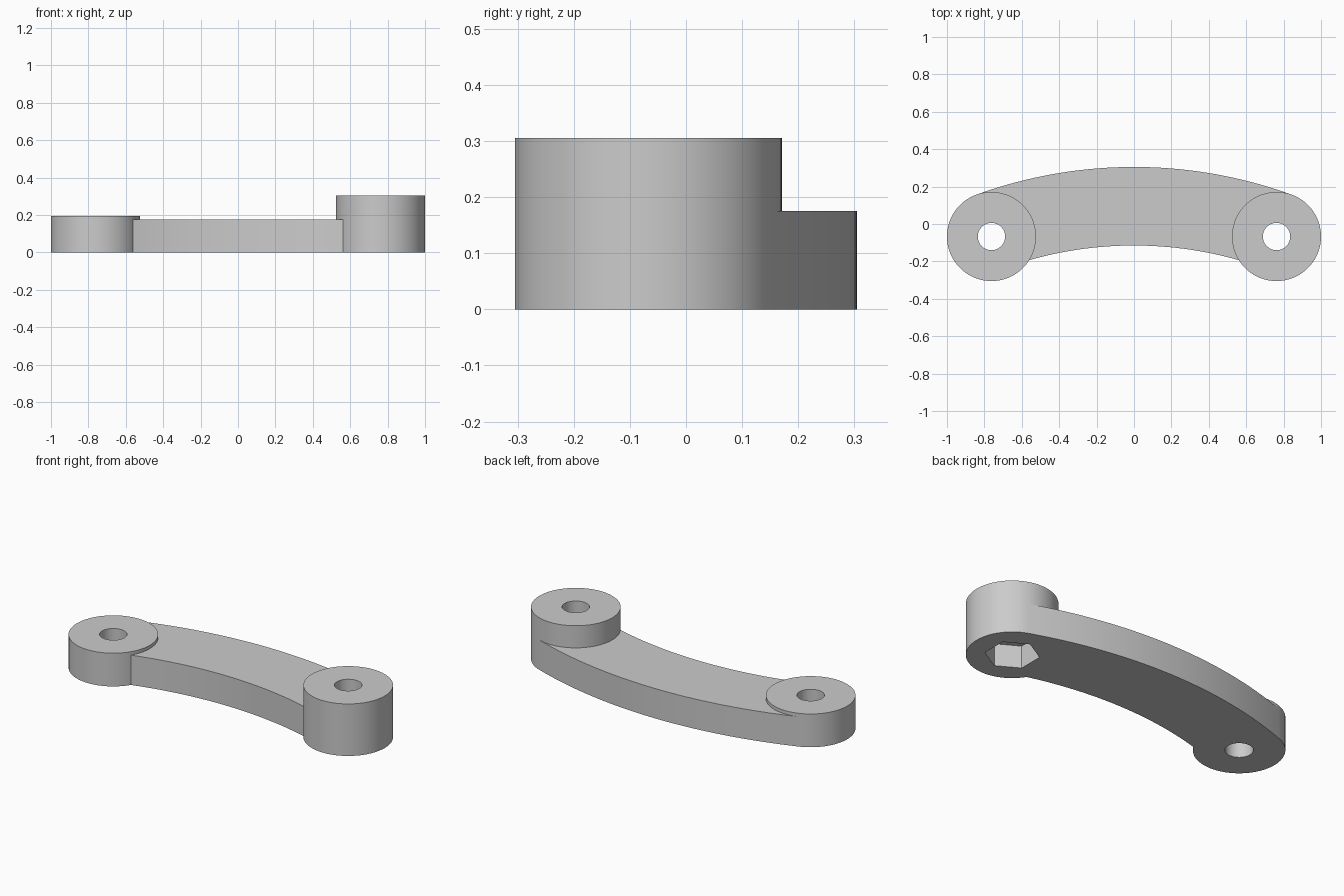
import bpy, bmesh, math

cube = bpy.data.objects.get("Cube")
if cube:
    bpy.data.objects.remove(cube, do_unlink=True)

BOSS_X, BOSS_Y, BOSS_R = 0.762, -0.067, 0.238
HOLE_R = 0.073
ARM_TOP, ARM_BACK, ARM_FRONT = 0.175, 0.305, -0.115

grey = bpy.data.materials.new("plain grey")
grey.use_nodes = True
grey.diffuse_color = (0.6, 0.6, 0.6, 1)
grey.node_tree.nodes["Principled BSDF"].inputs["Base Color"].default_value = (0.6, 0.6, 0.6, 1)


def prism(name, points, z0, z1):
    """Extrude a flat outline from z0 to z1."""
    bm = bmesh.new()
    face = bm.faces.new([bm.verts.new((x, y, z0)) for x, y in points])
    top = bmesh.ops.extrude_face_region(bm, geom=[face])["geom"]
    bmesh.ops.translate(bm, vec=(0, 0, z1 - z0),
                        verts=[v for v in top if isinstance(v, bmesh.types.BMVert)])
    bmesh.ops.recalc_face_normals(bm, faces=bm.faces)
    mesh = bpy.data.meshes.new(name)
    bm.to_mesh(mesh)
    bm.free()
    mesh.materials.append(grey)
    obj = bpy.data.objects.new(name, mesh)
    bpy.context.collection.objects.link(obj)
    return obj


def arc(cx, cy, r, start, end, steps):
    angles = [start + (end - start) * i / steps for i in range(steps + 1)]
    return [(cx + r * math.cos(a), cy + r * math.sin(a)) for a in angles]


def ring(cx, r, sides):
    """Closed polygon around a boss axis, with one corner pointing to +y."""
    return arc(cx, BOSS_Y, r, math.pi / 2, math.pi * 2.5, sides)[:-1]


def combine(target, other, operation):
    mod = target.modifiers.new(operation.lower(), "BOOLEAN")
    mod.operation, mod.solver, mod.object = operation, "EXACT", other
    bpy.context.view_layer.objects.active = target
    bpy.ops.object.modifier_apply(modifier=mod.name)
    bpy.data.objects.remove(other, do_unlink=True)


# Curved arm: concentric arcs, the back one tangent to both bosses
reach = BOSS_R - ARM_BACK
depth = (BOSS_X**2 + BOSS_Y**2 - reach**2) / (-2 * (reach + BOSS_Y))
if depth < 0:
    depth = -depth
centre_y = -(BOSS_X**2 + BOSS_Y**2 - reach**2) / (2 * (ARM_BACK - BOSS_R - BOSS_Y))
half = math.atan2(BOSS_X, BOSS_Y - centre_y)
left, right = math.pi / 2 - half, math.pi / 2 + half
outline = (arc(0, centre_y, ARM_BACK - centre_y, left, right, 48)
           + arc(0, centre_y, ARM_FRONT - centre_y, right, left, 48))
link = prism("curved_link", outline, 0, ARM_TOP)

# Round bosses at both ends
for name, x, height in (("low_boss", -BOSS_X, 0.195), ("tall_boss", BOSS_X, 0.305)):
    combine(link, prism(name, ring(x, BOSS_R, 96), 0, height), "UNION")

# Through holes
for x in (-BOSS_X, BOSS_X):
    combine(link, prism("hole_cutter", ring(x, HOLE_R, 64), -0.1, 0.5), "DIFFERENCE")

# Hexagonal nut pocket under the tall boss
combine(link, prism("pocket_cutter", ring(BOSS_X, 0.143, 6), -0.1, 0.13), "DIFFERENCE")

# Smooth curved walls, sharp rims
bpy.ops.object.select_all(action="DESELECT")
link.select_set(True)
bpy.context.view_layer.objects.active = link
bpy.ops.object.shade_smooth_by_angle(angle=math.radians(30))
